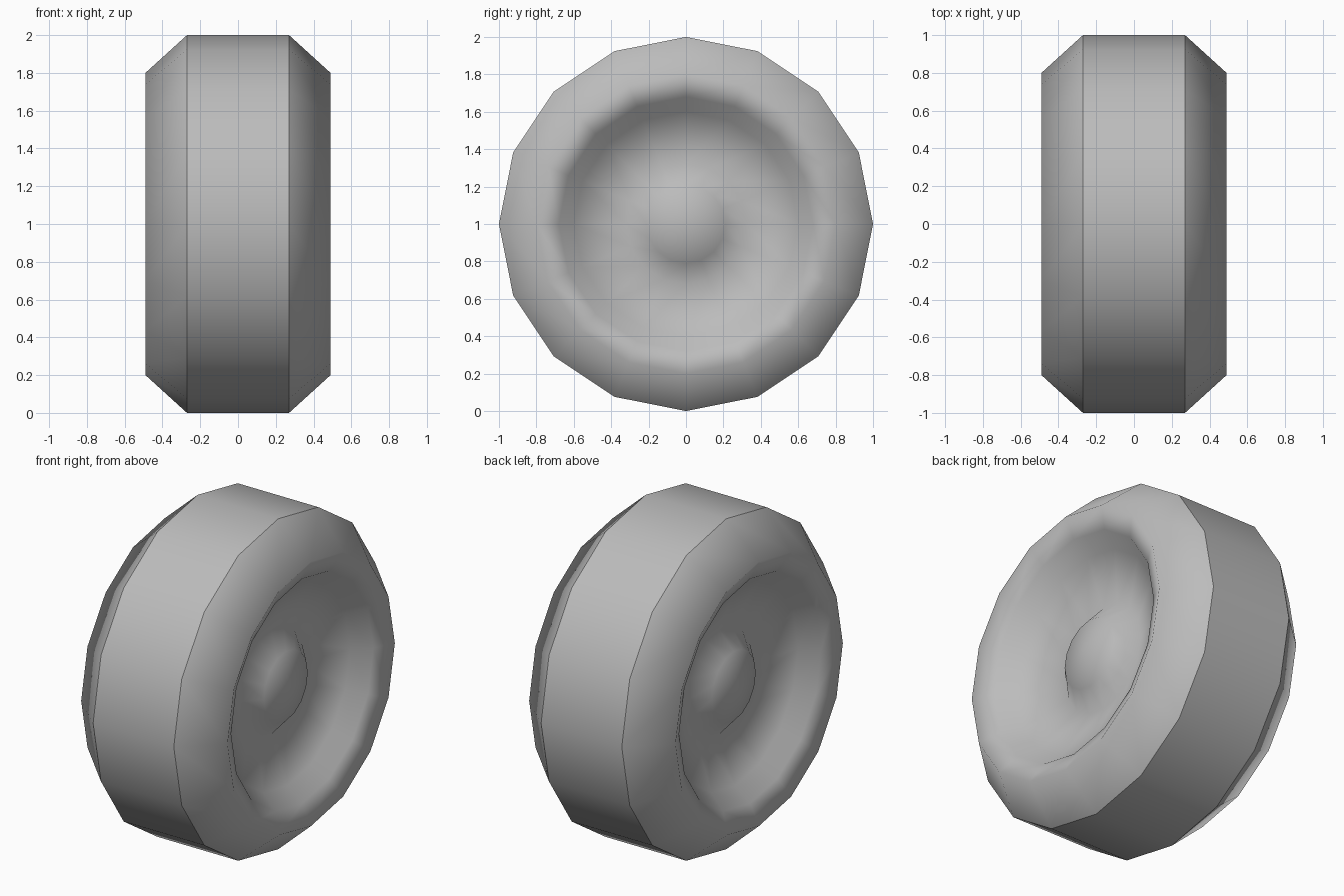
import bpy, bmesh, math

cube = bpy.data.objects.get("Cube")
if cube:
    bpy.data.objects.remove(cube, do_unlink=True)

SIDES = 16
# Half cross-section: (radius, distance from the middle plane), tread to hub
PROFILE = [(1.0, 0.27), (0.8, 0.49), (0.68, 0.43), (0.6, 0.33),
           (0.32, 0.22), (0.21, 0.32)]
HUB_TIP = 0.36

# One plain grey for the whole wheel
grey = bpy.data.materials.new("plain_grey")
grey.use_nodes = True
color = (0.5, 0.5, 0.5, 1)
grey.diffuse_color = color
grey.node_tree.nodes["Principled BSDF"].inputs["Base Color"].default_value = color

bm = bmesh.new()


def ring(radius, x):
    """Add a ring of vertices around the axle."""
    steps = [2 * math.pi * i / SIDES for i in range(SIDES)]
    return [bm.verts.new((x, radius * math.cos(a), 1 + radius * math.sin(a)))
            for a in steps]


def bridge(a, b):
    """Join two rings with quads."""
    for i in range(SIDES):
        j = (i + 1) % SIDES
        bm.faces.new((a[i], a[j], b[j], b[i]))


# Both side walls, with a dished recess and a raised hub
tread_edges = []
for side in (-1, 1):
    rings = [ring(r, side * x) for r, x in PROFILE]
    for outer, inner in zip(rings, rings[1:]):
        bridge(outer, inner)
    tip = bm.verts.new((side * HUB_TIP, 0, 1))
    for i in range(SIDES):
        bm.faces.new((rings[-1][i], rings[-1][(i + 1) % SIDES], tip))
    tread_edges.append(rings[0])

# Tread band
bridge(*tread_edges)
bmesh.ops.recalc_face_normals(bm, faces=bm.faces)

# Smooth all round, sharp only where tread meets side wall
for face in bm.faces:
    face.smooth = True
for loop in tread_edges:
    for i in range(SIDES):
        bm.edges.get((loop[i], loop[(i + 1) % SIDES])).smooth = False

mesh = bpy.data.meshes.new("wheel")
bm.to_mesh(mesh)
bm.free()
mesh.materials.append(grey)
wheel = bpy.data.objects.new("wheel", mesh)
bpy.context.collection.objects.link(wheel)
